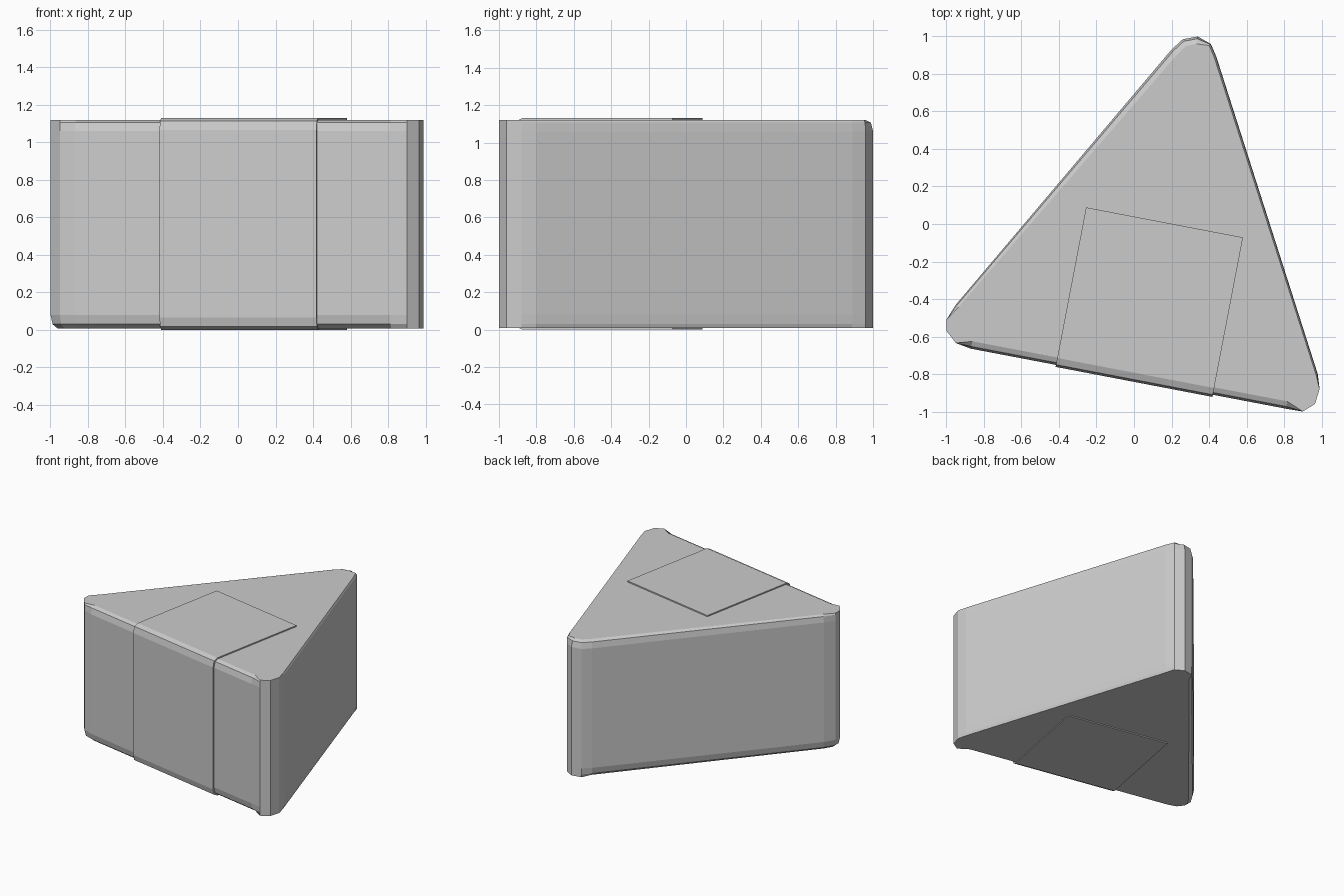
import bpy, bmesh
from mathutils import Vector

if "Cube" in bpy.data.objects:
    bpy.data.objects.remove(bpy.data.objects["Cube"])

# Rounded-triangle outline, counter-clockwise, five points per corner
RIGHT = [(.81, -.985), (.90, -1), (.965, -.96), (.99, -.88), (.98, -.80)]
APEX = [(.44, .89), (.41, .96), (.34, 1), (.26, .985), (.20, .93)]
LEFT = [(-.95, -.43), (-1, -.51), (-1, -.57), (-.95, -.635), (-.87, -.665)]
OUTLINE = [Vector(p) for p in RIGHT + APEX + LEFT]

# How strongly each outline point is chamfered at the bottom and at the top
BOTTOM = [1, 0, 0, 0, .25, .25, 0, 0, 0, .8, 1, 1, 1, 1, 1]
TOP = [1, 0, 0, 0, .25, .3, .3, 1, 1, 1, .5, 0, 0, 0, 1]


def add_mesh(name, rings, caps, closed):
    """Skin a list of equal-length point rings."""
    bm = bmesh.new()
    rows = [[bm.verts.new(p) for p in ring] for ring in rings]
    n = len(rows[0])
    for a, b in zip(rows, rows[1:]):
        for i in range(n if closed else n - 1):
            j = (i + 1) % n
            bm.faces.new((a[i], a[j], b[j], b[i]))
    if caps:
        bm.faces.new(rows[0][::-1])
        bm.faces.new(rows[-1])
    bmesh.ops.recalc_face_normals(bm, faces=bm.faces)
    mesh = bpy.data.meshes.new(name)
    bm.to_mesh(mesh)
    bm.free()
    obj = bpy.data.objects.new(name, mesh)
    bpy.context.collection.objects.link(obj)
    return obj


def inward(i):
    a, b = OUTLINE[i - 1], OUTLINE[(i + 1) % len(OUTLINE)]
    d = (b - a).normalized()
    return Vector((-d.y, d.x))


def ring(z, inset, weights):
    pts = [p + inward(i) * inset * weights[i] for i, p in enumerate(OUTLINE)]
    return [(p.x, p.y, z) for p in pts]


# Wedge body with softened top and bottom edges
levels = [(.008, .04, BOTTOM), (.03, .012, BOTTOM), (.08, 0, BOTTOM),
          (1.06, 0, TOP), (1.107, .012, TOP), (1.12, .04, TOP)]
add_mesh("wedge_body", [ring(*lv) for lv in levels], True, True)

# Wrapped label: C-shaped band over the top, down the front and underneath
ACROSS, DEPTH = Vector((.982, -.188)), Vector((.188, .982))
FRONT = Vector((0, -.842))
outer = [(.866, 1.13), (.048, 1.13), (.012, 1.115), (0, 1.065),
         (0, .065), (.012, .018), (.048, 0), (.866, 0)]
inner = [(.866, .012), (.055, .012), (.024, .025), (.012, .07),
         (.012, 1.06), (.024, 1.103), (.055, 1.117), (.866, 1.117)]


def band_section(side):
    pts = []
    for d, z in outer + inner:
        p = FRONT + ACROSS * side + DEPTH * d
        pts.append((p.x, p.y, z))
    return pts


label = add_mesh("wrapped_label", [band_section(-.426), band_section(.426)], True, True)
